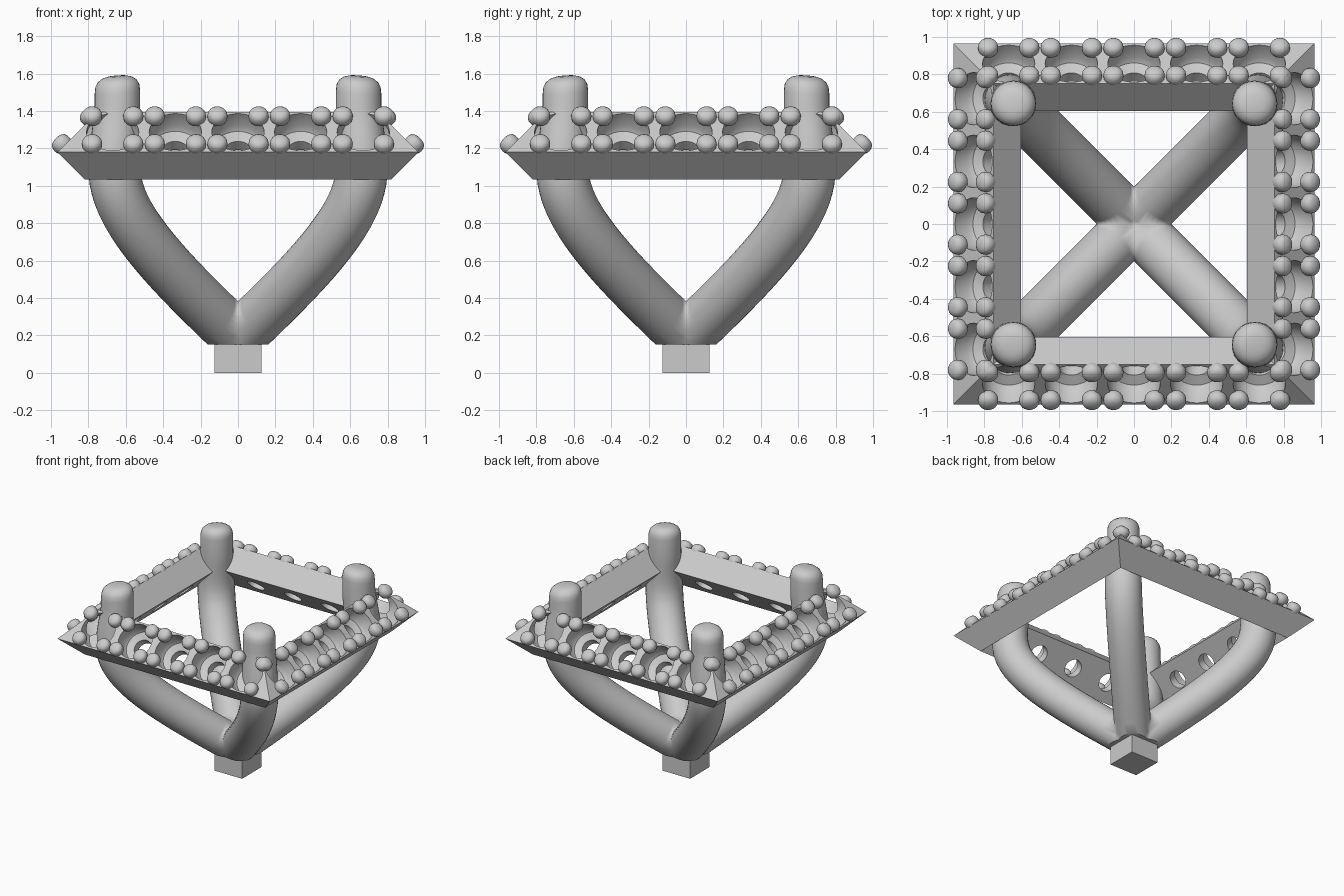
import bpy, bmesh, math
from mathutils import Vector, Matrix
from mathutils.geometry import interpolate_bezier

if "Cube" in bpy.data.objects:
    bpy.data.objects.remove(bpy.data.objects["Cube"])

R2 = math.sqrt(2)


def finish(bm, name, smooth=True):
    bmesh.ops.recalc_face_normals(bm, faces=bm.faces[:])
    me = bpy.data.meshes.new(name)
    bm.to_mesh(me)
    bm.free()
    ob = bpy.data.objects.new(name, me)
    bpy.context.collection.objects.link(ob)
    if smooth:
        smooth_by_angle(ob)
    return ob


def activate(ob):
    bpy.ops.object.select_all(action='DESELECT')
    ob.select_set(True)
    bpy.context.view_layer.objects.active = ob


def smooth_by_angle(ob):
    activate(ob)
    bpy.ops.object.shade_smooth_by_angle(angle=math.radians(35))


def skin(bm, rings):
    """Quads between rings of equal length."""
    for a, b in zip(rings, rings[1:]):
        n = len(a)
        for i in range(n):
            j = (i + 1) % n
            bm.faces.new((a[i], a[j], b[j], b[i]))


def lathe(bm, profile, matrix, segs):
    """Closed solid turned about local z."""
    rings = []
    for r, z in profile:
        rings.append([bm.verts.new(matrix @ Vector((r * math.cos(a), r * math.sin(a), z)))
                      for a in (2 * math.pi * i / segs for i in range(segs))])
    skin(bm, rings)
    bm.faces.new(rings[0])
    bm.faces.new(rings[-1])


def side_matrix(k):
    """Local x along a frame side, y up the slope, z out of the sloping face."""
    return (Matrix.Rotation(k * math.pi / 2, 4, 'Z')
            @ Matrix.Translation((0, -0.8575, 1.2875))
            @ Matrix.Rotation(math.pi / 4, 4, 'X'))


CENTRES = [i * 0.335 for i in range(-2, 3)]

# Base block
bm = bmesh.new()
bmesh.ops.create_cube(bm, size=1, matrix=Matrix.Translation((0, 0, 0.076))
                      @ Matrix.Diagonal((0.25, 0.25, 0.152, 1)))
finish(bm, "base_block", False)

# Square frame with tilted rectangular section
bm = bmesh.new()
section = [(0.82, 1.035), (0.965, 1.18), (0.75, 1.395), (0.605, 1.25)]
rings = [[bm.verts.new((sx * r, sy * r, z)) for sx, sy in ((-1, -1), (1, -1), (1, 1), (-1, 1))]
         for r, z in section]
skin(bm, rings + rings[:1])
frame = finish(bm, "square_frame", False)

# Round recesses with through holes, five per side
hole = [(0.14, 0.1), (0.14, -0.09), (0.125, -0.12), (0.07, -0.14), (0.07, -0.26)]
for k in range(4):
    bm = bmesh.new()
    for c in CENTRES:
        lathe(bm, hole, side_matrix(k) @ Matrix.Translation((c, 0, 0)), 32)
    cutter = finish(bm, "hole_cutter", False)
    cutter.hide_render = True
    activate(frame)
    mod = frame.modifiers.new("holes", 'BOOLEAN')
    mod.operation = 'DIFFERENCE'
    mod.solver = 'EXACT'
    mod.object = cutter
    bpy.ops.object.modifier_apply(modifier=mod.name)
    bpy.data.objects.remove(cutter)
smooth_by_angle(frame)

# Rounded studs at the four corners of every recess
stud = []
for i in range(11):
    a = math.pi * (i + 0.15) / 10.3 - math.pi / 2
    ca, sa = math.cos(a), math.sin(a)
    stud.append((0.054 * abs(ca) ** 0.8, 0.045 * math.copysign(abs(sa) ** 0.8, sa)))
bm = bmesh.new()
for k in range(4):
    for c in CENTRES:
        for dx in (-0.11, 0.11):
            for dy in (-0.105, 0.105):
                lathe(bm, stud, side_matrix(k) @ Matrix.Translation((c + dx, dy, 0.014)), 20)
finish(bm, "frame_studs")

# Curved arm centre line: (x, z, radius), lying in the diagonal plane
path = [(-0.25, -0.046, 0.14)]
lower = [(0, 0.19), (0.36, 0.53), (0.62, 0.80), (0.655, 1.03)]
upper = [(0.655, 1.03), (0.675, 1.16), (0.647, 1.29), (0.645, 1.42)]
for seg, r0, r1 in ((lower, 0.14, 0.14), (upper, 0.14, 0.122)):
    pts = interpolate_bezier(*[Vector((x, 0, z)) for x, z in seg], 17)
    path += [(p.x, p.z, r0 + (r1 - r0) * i / 16) for i, p in enumerate(pts) if i or seg is lower]
straight = len(path)
path += [(0.645, 1.50, 0.122), (0.645, 1.535, 0.118), (0.646, 1.561, 0.104),
         (0.647, 1.578, 0.08), (0.648, 1.586, 0.05), (0.648, 1.588, 0.015)]

bm = bmesh.new()
rings = []
across = Vector((1, -1, 0)) / R2
for i, (x, z, r) in enumerate(path):
    a, b = path[max(i - 1, 0)], path[min(i + 1, len(path) - 1)]
    t = Vector((b[0] - a[0], b[0] - a[0], b[1] - a[1]))
    if i >= straight:
        t = Vector((0.08, 0.08, 1))
    n = across.cross(t.normalized())
    rings.append([bm.verts.new(Vector((x, x, z)) + r * (math.cos(w) * across + math.sin(w) * n))
                  for w in (2 * math.pi * j / 32 for j in range(32))])
skin(bm, rings)
bm.faces.new(rings[-1])

# Trim the arm at the base and at the two mirror planes
for co, no in (((0, 0, 0.152), (0, 0, 1)), ((0, 0, 0), (1, 0, 0)), ((0, 0, 0), (0, 1, 0))):
    res = bmesh.ops.bisect_plane(bm, geom=bm.verts[:] + bm.edges[:] + bm.faces[:],
                                 dist=1e-5, plane_co=co, plane_no=no, clear_inner=True)
    if no[2]:
        cut = [e for e in res['geom_cut'] if isinstance(e, bmesh.types.BMEdge)]
        bmesh.ops.edgeloop_fill(bm, edges=cut)
arms = finish(bm, "curved_arms")
mirror = arms.modifiers.new("mirror", 'MIRROR')
mirror.use_axis = (True, True, False)
